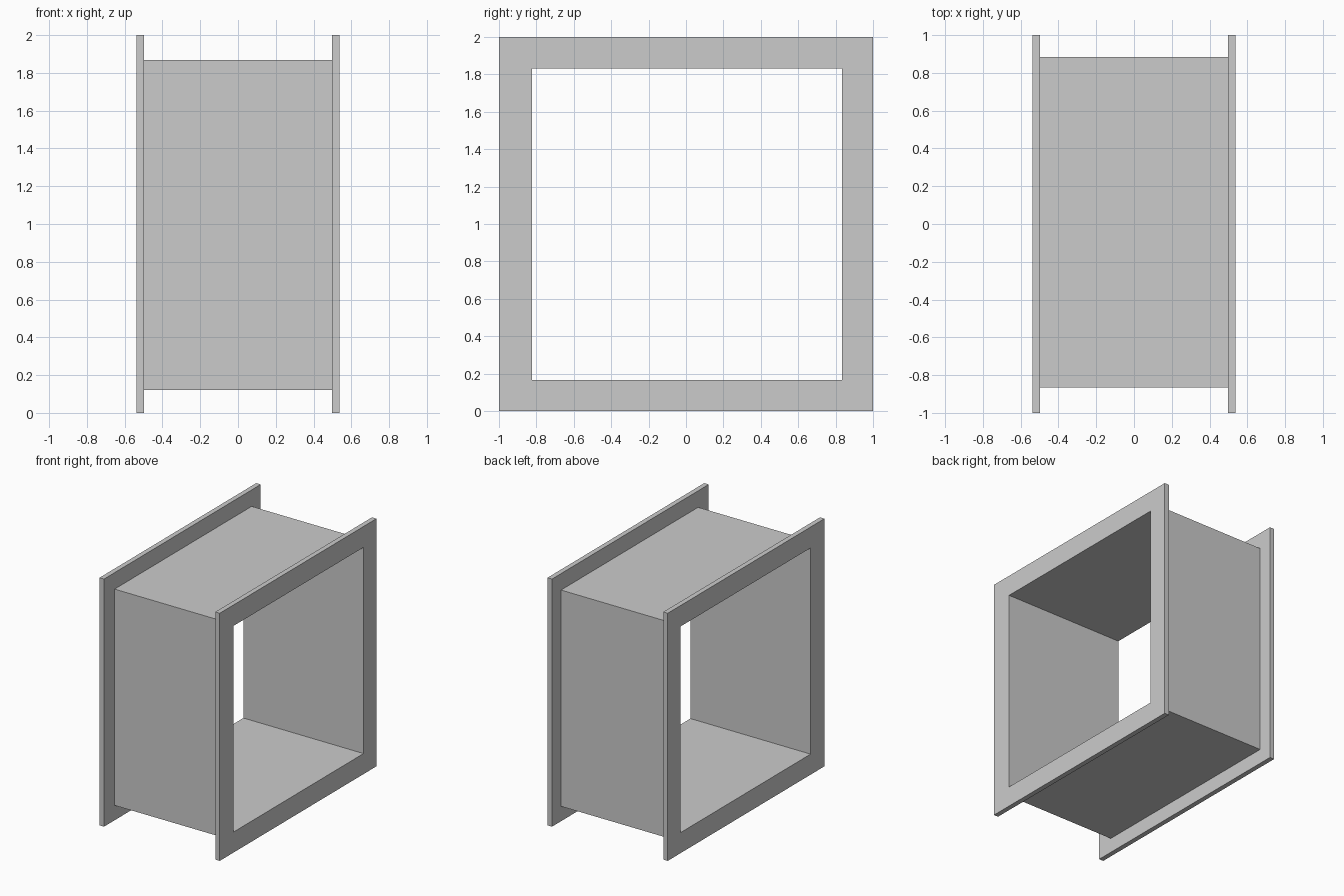
import bpy
import bmesh

if "Cube" in bpy.data.objects:
    bpy.data.objects.remove(bpy.data.objects["Cube"])

FLANGE_X, BODY_X = 0.537, 0.497      # outer and inner faces of the end flanges

# Rectangular sections: y min, y max, z min, z max
FLANGE = (-1.0, 1.0, 0.0, 2.0)
BODY = (-0.865, 0.885, 0.12, 1.867)
OPENING = (-0.823, 0.835, 0.166, 1.831)

# Sections in order: out along the outside, then back through the opening
SECTIONS = [
    (-FLANGE_X, OPENING), (-FLANGE_X, FLANGE), (-BODY_X, FLANGE), (-BODY_X, BODY),
    (BODY_X, BODY), (BODY_X, FLANGE), (FLANGE_X, FLANGE), (FLANGE_X, OPENING),
]


def section_loop(bm, x, rect):
    y0, y1, z0, z1 = rect
    return [bm.verts.new((x, y, z)) for y, z in ((y0, z0), (y1, z0), (y1, z1), (y0, z1))]


# Square duct with a flange at each end, lofted as one closed shell
bm = bmesh.new()
loops = [section_loop(bm, x, rect) for x, rect in SECTIONS]
for a, b in zip(loops, loops[1:] + loops[:1]):
    for i in range(4):
        j = (i + 1) % 4
        bm.faces.new((a[i], a[j], b[j], b[i]))
bmesh.ops.recalc_face_normals(bm, faces=bm.faces)

mesh = bpy.data.meshes.new("flanged_duct")
bm.to_mesh(mesh)
bm.free()
bpy.context.collection.objects.link(bpy.data.objects.new("flanged_duct", mesh))
